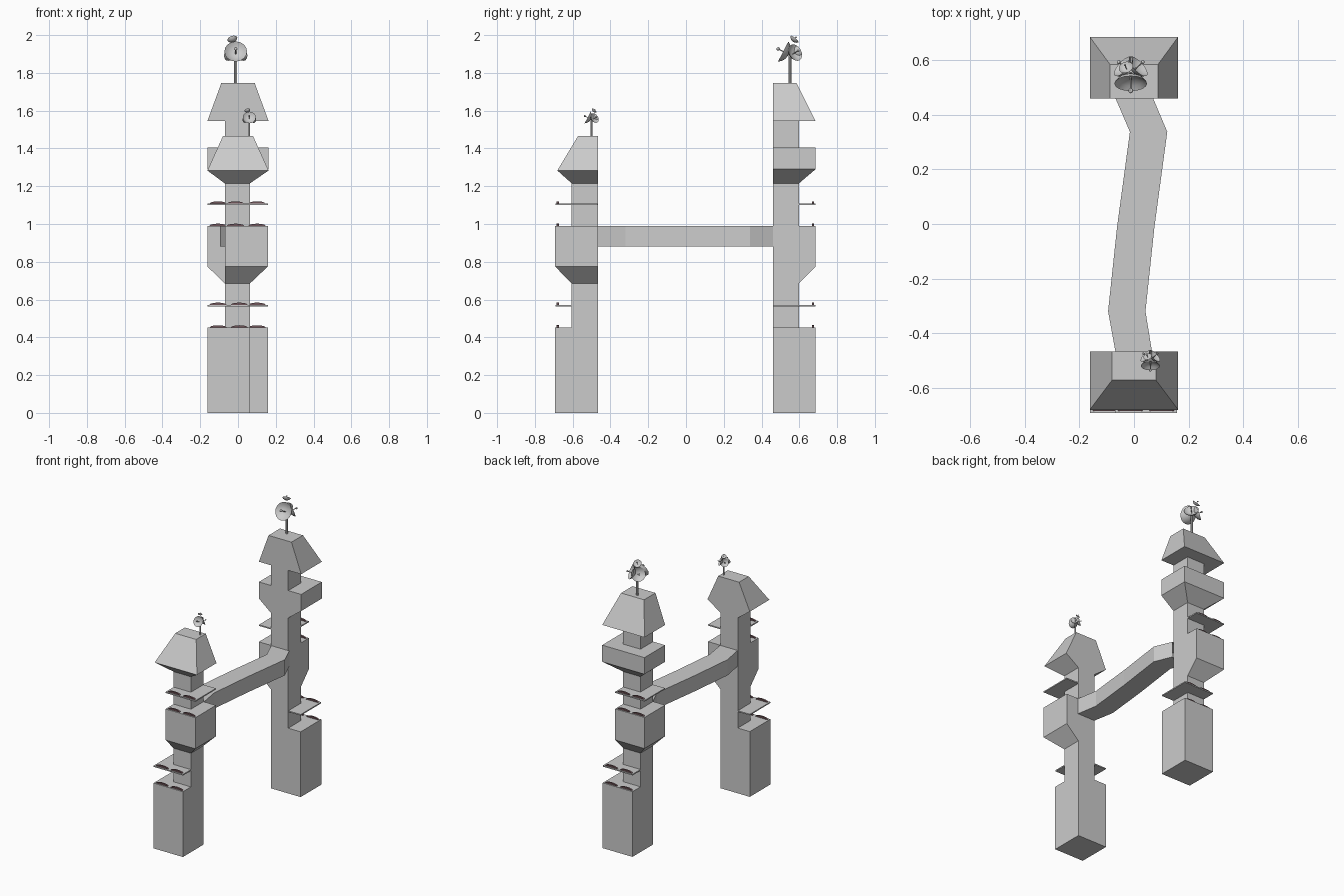
import bpy, bmesh, math
from mathutils import Vector, Matrix

if "Cube" in bpy.data.objects:
    bpy.data.objects.remove(bpy.data.objects["Cube"])

dark = bpy.data.materials.new("planter_dark")
dark.diffuse_color = (0.16, 0.09, 0.10, 1)
dark.use_nodes = True
dark.node_tree.nodes["Principled BSDF"].inputs["Base Color"].default_value = dark.diffuse_color


def make(name, bm, mat=None, smooth=False):
    bmesh.ops.recalc_face_normals(bm, faces=bm.faces)
    me = bpy.data.meshes.new(name)
    bm.to_mesh(me)
    bm.free()
    ob = bpy.data.objects.new(name, me)
    bpy.context.collection.objects.link(ob)
    if mat:
        me.materials.append(mat)
    if smooth:
        me.shade_smooth()
        me.set_sharp_from_angle(angle=math.radians(40))
    return ob


def bridge(bm, rings, skip=()):
    """Skin consecutive four-point rings."""
    for n, (a, b) in enumerate(zip(rings, rings[1:])):
        for i in range(4):
            j = (i + 1) % 4
            if (n, i) not in skip:
                bm.faces.new((a[i], a[j], b[j], b[i]))


def loft(name, sections, inner, side):
    """Stack (z, x0, x1, depth) rectangles sharing one flat inner face."""
    bm = bmesh.new()
    rings, skip = [], set()
    for n, (z, x0, x1, d) in enumerate(sections):
        o = inner + side * d
        rings.append([bm.verts.new((x, y, z)) for x, y in
                      ((x0, inner), (x1, inner), (x1, o), (x0, o))])
        if n and sections[n - 1][0] == z:  # ledges: no faces along flush sides
            p = sections[n - 1]
            skip.add((n - 1, 0))
            if p[2] == x1:
                skip.add((n - 1, 1))
            if p[1] == x0:
                skip.add((n - 1, 3))
    bm.faces.new(rings[0])
    bm.faces.new(rings[-1])
    bridge(bm, rings, skip)
    return make(name, bm)


def box(name, lo, hi):
    bm = bmesh.new()
    c = [(a + b) / 2 for a, b in zip(lo, hi)]
    s = [b - a for a, b in zip(lo, hi)]
    bmesh.ops.create_cube(bm, size=1, matrix=Matrix.Translation(c) @ Matrix.Diagonal((*s, 1)))
    return make(name, bm)


def lathe(name, profile, base, direction, sides=16):
    """Revolve (radius, height) points around an axis through base."""
    bm = bmesh.new()
    vs = [bm.verts.new((r, 0, h)) for r, h in profile]
    es = [bm.edges.new(p) for p in zip(vs, vs[1:])]
    bmesh.ops.spin(bm, geom=vs + es, axis=(0, 0, 1), cent=(0, 0, 0),
                   steps=sides, angle=2 * math.pi)
    bmesh.ops.remove_doubles(bm, verts=bm.verts, dist=1e-5)
    rot = Vector(direction).to_track_quat('Z', 'Y').to_matrix().to_4x4()
    bm.transform(Matrix.Translation(base) @ rot)
    return make(name, bm, smooth=True)


# Towers: storeys overhang the core to the left, the right, or both
W, D, CD = 0.162, 0.226, 0.138
CORE, LEFT, RIGHT, FULL = (-0.07, 0.063), (-W, 0.063), (-0.07, 0.158), (-W, W)


def lower(base, mid):
    return [(0, *base, D), (0.452, *base, D), (0.452, *CORE, CD), (0.685, *CORE, CD),
            (0.775, *mid, D), (0.99, *mid, D), (0.99, *CORE, CD), (1.215, *CORE, CD)]


loft("front_tower", lower(LEFT, RIGHT) +
     [(1.283, *FULL, D - 0.012), (1.465, -0.08, 0.08, 0.105)], -0.467, -1)
loft("back_tower", lower(RIGHT, LEFT) +
     [(1.29, *FULL, D), (1.405, *FULL, D), (1.405, *CORE, CD), (1.545, *CORE, CD),
      (1.545, *FULL, D), (1.747, -0.088, 0.088, 0.125)], 0.46, 1)

# Corner canopies and pairs of low rounded planters along the outer edges
for label, inner, side, low, high in (("front", -0.467, -1, LEFT, RIGHT),
                                      ("back", 0.46, 1, RIGHT, LEFT)):
    ya, yb = sorted((inner, inner + side * D))
    for z, (x0, x1) in ((0.568, low), (1.104, high)):
        box(label + "_canopy", (x0, ya + 0.001, z - 0.004), (x1, yb - 0.001, z + 0.004))
    for z, span in ((0.452, low), (0.572, low), (0.99, high), (1.108, high)):
        for k in (0.25, 0.75):
            x = span[0] + k * (span[1] - span[0])
            bm = bmesh.new()
            pts = [(x + 0.045 * math.cos(t), inner + side * (D - 0.008), z + 0.012 * math.sin(t))
                   for t in [math.pi * n / 6 for n in range(7)]]
            f = bm.faces.new([bm.verts.new(p) for p in pts])
            ext = bmesh.ops.extrude_face_region(bm, geom=[f])["geom"]
            bmesh.ops.translate(bm, vec=(0, -side * 0.012, 0),
                                verts=[v for v in ext if isinstance(v, bmesh.types.BMVert)])
            make(label + "_planter", bm, dark)

# Bent skybridge between the towers
path = [(-0.068, 0.066, -0.468), (-0.095, 0.042, -0.32), (-0.062, 0.075, -0.01),
        (-0.015, 0.122, 0.338), (-0.068, 0.07, 0.461)]
bm = bmesh.new()
bridge(bm, [[bm.verts.new(p) for p in ((l, y, 0.88), (r, y, 0.88), (r, y, 0.989), (l, y, 0.989))]
            for l, r, y in path])
make("skybridge", bm)


def dish(name, pos, direction, r):
    d = Vector(direction).normalized()
    bowl = [(0, 0), (0.45 * r, 0.06 * r), (0.8 * r, 0.28 * r), (r, 0.55 * r),
            (0.75 * r, 0.32 * r), (0.4 * r, 0.16 * r), (0, 0.1 * r)]
    lathe(name, bowl, pos, d)
    h = 1.05 * r
    lathe(name + "_feed_rod", [(0, 0), (0.05 * r, 0), (0.05 * r, h), (0, h)], pos, d, 6)
    ball = [(0.15 * r * math.sin(t), h - 0.15 * r * math.cos(t))
            for t in [math.pi * k / 6 for k in range(7)]]
    lathe(name + "_feed", ball, pos, d, 8)


def antenna(label, x, y, z, top, s):
    """Mast with a cluster of dishes around its head."""
    h = top - z
    lathe(label + "_mast", [(0, -0.01), (0.008 * s, -0.01), (0.008 * s, h), (0, h)],
          (x, y, z), (0, 0, 1), 8)
    for n, off, d, r in (("main_dish", (0, -0.006, -0.012), (0, -0.87, 0.45), 0.06),
                         ("left_dish", (-0.01, 0.012, -0.012), (-0.65, 0.6, 0.35), 0.047),
                         ("right_dish", (0.01, 0.012, -0.012), (0.65, 0.6, 0.35), 0.047),
                         ("top_dish", (-0.014, 0.015, 0.058), (-0.2, 0.5, 0.6), 0.027)):
        dish(label + "_" + n, Vector((x, y, top)) + Vector(off) * s, d, r * s)


antenna("back", -0.012, 0.55, 1.747, 1.91, 1.0)
antenna("front", 0.06, -0.5, 1.465, 1.562, 0.58)
